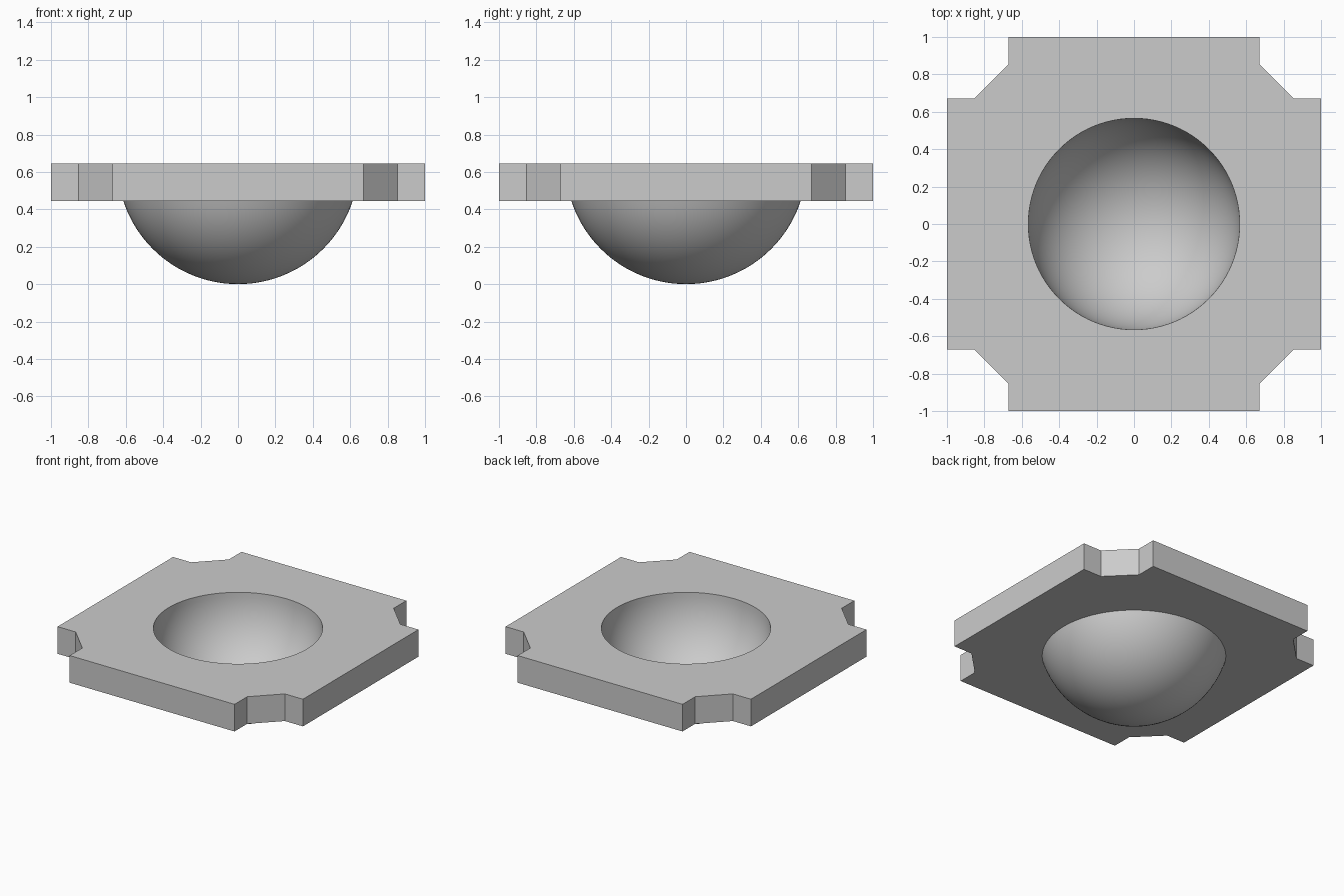
import bpy, bmesh
from math import sin, cos, asin, pi, tau

cube = bpy.data.objects.get("Cube")
if cube:
    bpy.data.objects.remove(cube, do_unlink=True)

TOP, BOTTOM = 0.645, 0.445      # plate heights; bowl centre lies on the top plane
OUTER_R, INNER_R = 0.645, 0.565
SEGMENTS, RINGS = 96, 24

bm = bmesh.new()


def loop(points, z):
    return [bm.verts.new((x, y, z)) for x, y in points]


def bridge(a, b):
    for i in range(len(a)):
        j = (i + 1) % len(a)
        bm.faces.new((a[i], a[j], b[j], b[i]))


def bowl(radius, start):
    """Spherical cap below the top plane, from angle start down to the pole; returns its rim."""
    rim = previous = None
    for k in range(RINGS):
        a = start + (pi / 2 - start) * k / RINGS
        r = radius * cos(a)
        ring = loop([(r * cos(tau * i / SEGMENTS), r * sin(tau * i / SEGMENTS))
                     for i in range(SEGMENTS)], TOP - radius * sin(a))
        if previous:
            bridge(previous, ring)
        else:
            rim = ring
        previous = ring
    pole = bm.verts.new((0, 0, TOP - radius))
    for i in range(SEGMENTS):
        bm.faces.new((previous[i], previous[(i + 1) % SEGMENTS], pole))
    return rim


def fill_between(outline, rim):
    """Flat face with a round hole."""
    edges = []
    for ring in (outline, rim):
        for i, v in enumerate(ring):
            w = ring[(i + 1) % len(ring)]
            edges.append(bm.edges.get((v, w)) or bm.edges.new((v, w)))
    bmesh.ops.triangle_fill(bm, edges=edges, use_beauty=True)


# Square outline with a notched, chamfered corner, repeated four times
outline = []
corner = [(1, -0.672), (1, 0.672), (0.853, 0.672), (0.672, 0.853)]
for _ in range(4):
    outline += corner
    corner = [(-y, x) for x, y in corner]

# Plate rim, bowl surfaces and the flat faces joining them
upper, lower = loop(outline, TOP), loop(outline, BOTTOM)
bridge(lower, upper)
fill_between(upper, bowl(INNER_R, 0))
fill_between(lower, bowl(OUTER_R, asin((TOP - BOTTOM) / OUTER_R)))
bmesh.ops.recalc_face_normals(bm, faces=bm.faces[:])

mesh = bpy.data.meshes.new("plate_with_bowl")
bm.to_mesh(mesh)
bm.free()
tray = bpy.data.objects.new("plate_with_bowl", mesh)
bpy.context.collection.objects.link(tray)

# Single grey material
grey = bpy.data.materials.new("plain_grey")
grey.use_nodes = True
colour = (0.6, 0.6, 0.6, 1)
grey.diffuse_color = colour
grey.node_tree.nodes["Principled BSDF"].inputs["Base Color"].default_value = colour
mesh.materials.append(grey)

bpy.ops.object.select_all(action='DESELECT')
tray.select_set(True)
bpy.context.view_layer.objects.active = tray
bpy.ops.object.shade_smooth_by_angle(angle=pi / 6)
